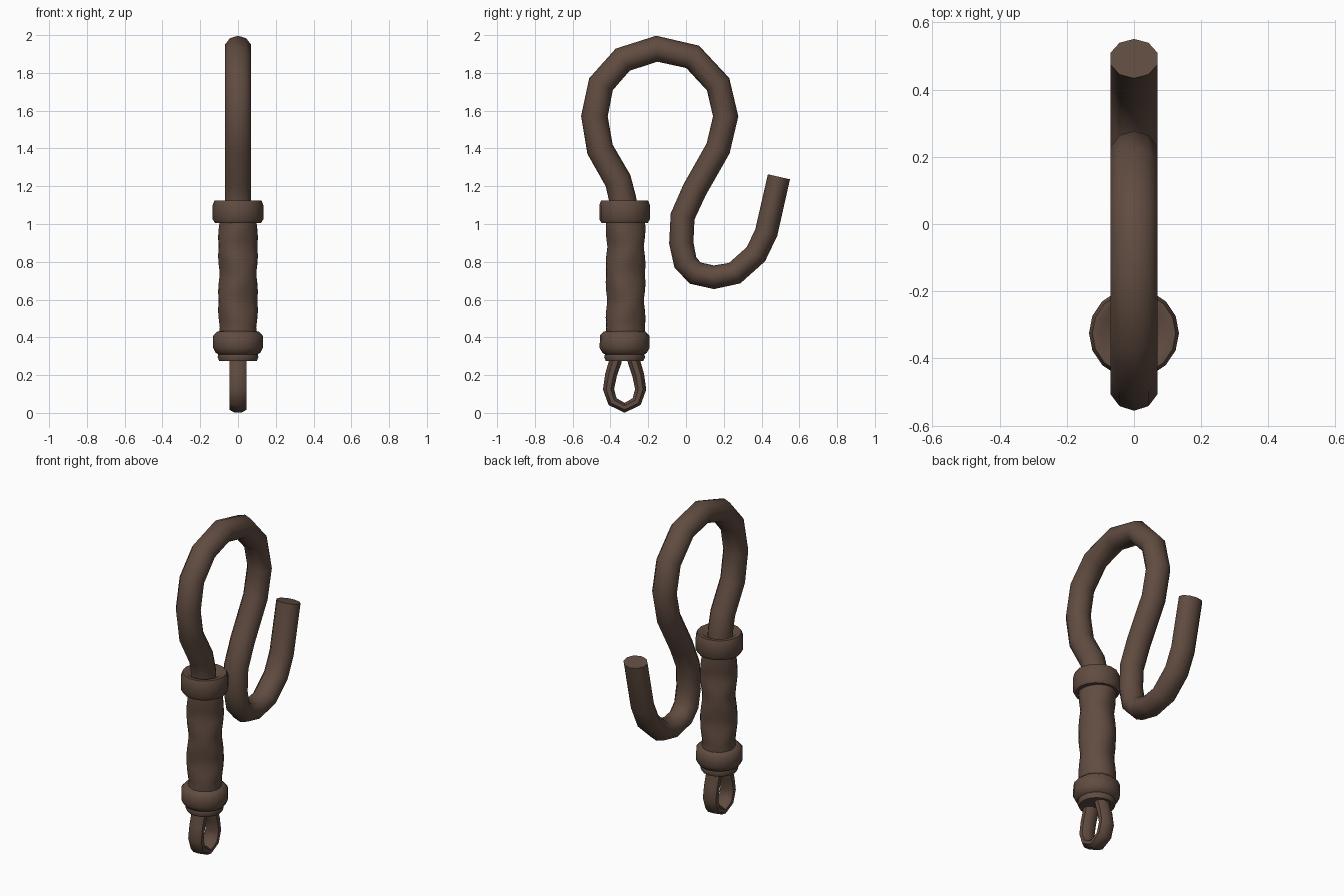
import bpy
import bmesh
import math
from mathutils import Vector

cube = bpy.data.objects.get("Cube")
if cube:
    bpy.data.objects.remove(cube, do_unlink=True)

leather = bpy.data.materials.new("dark_brown_leather")
leather.use_nodes = True
brown = (0.118, 0.072, 0.052, 1)
leather.diffuse_color = brown
bsdf = leather.node_tree.nodes["Principled BSDF"]
bsdf.inputs["Base Color"].default_value = brown
bsdf.inputs["Roughness"].default_value = 0.8

AXIS_Y = -0.325


def skin(name, rings, closed=False, angle=50):
    """Bridge equal rings of points into a smooth-shaded tube."""
    bm = bmesh.new()
    loops = [[bm.verts.new(p) for p in ring] for ring in rings]
    n = len(loops[0])
    pairs = list(zip(loops, loops[1:]))
    if closed:
        pairs.append((loops[-1], loops[0]))
    for a, b in pairs:
        for i in range(n):
            j = (i + 1) % n
            bm.faces.new((a[i], a[j], b[j], b[i]))
    if not closed:
        bm.faces.new(loops[0])
        bm.faces.new(loops[-1])
    bmesh.ops.recalc_face_normals(bm, faces=bm.faces)
    mesh = bpy.data.meshes.new(name)
    bm.to_mesh(mesh)
    bm.free()
    obj = bpy.data.objects.new(name, mesh)
    bpy.context.collection.objects.link(obj)
    mesh.materials.append(leather)
    bpy.ops.object.select_all(action='DESELECT')
    obj.select_set(True)
    bpy.context.view_layer.objects.active = obj
    bpy.ops.object.shade_smooth_by_angle(angle=math.radians(angle))
    return obj


def sweep(name, path, wide, thick, sides=10, closed=False):
    """Sweep an oval along a path of (y, z) points; thick is a function of 0..1."""
    pts = [Vector((0, y, z)) for y, z in path]
    n = len(pts)
    rings = []
    for k, p in enumerate(pts):
        before = pts[k - 1] if k or closed else p
        after = pts[(k + 1) % n] if k < n - 1 or closed else p
        tangent = (after - before).normalized()
        side = Vector((0, -tangent.z, tangent.y))
        t = thick(k / (n - 1))
        ring = []
        for i in range(sides):
            a = math.tau * (i + 0.5) / sides
            ring.append(p + Vector((wide * math.cos(a), 0, 0)) + side * t * math.sin(a))
        rings.append(ring)
    return skin(name, rings, closed)


def lathe(name, profile, sides=16):
    """Turn a (radius, z) profile about the handle axis."""
    rings = [[(r * math.cos(math.tau * i / sides),
               AXIS_Y + r * math.sin(math.tau * i / sides), z)
              for i in range(sides)] for r, z in profile]
    return skin(name, rings)


# Curling lash, thinner towards the tail
lash_path = [
    (-0.33, 1.05), (-0.335, 1.13), (-0.36, 1.23), (-0.455, 1.395), (-0.485, 1.57),
    (-0.45, 1.74), (-0.335, 1.87), (-0.155, 1.928), (0.035, 1.885), (0.17, 1.74),
    (0.21, 1.57), (0.17, 1.40), (0.045, 1.18), (-0.018, 1.04), (-0.025, 0.90),
    (-0.003, 0.795), (0.05, 0.74), (0.148, 0.718), (0.258, 0.74), (0.37, 0.84),
    (0.425, 0.955), (0.492, 1.25)]
sweep("lash", lash_path, 0.073, lambda t: 0.073 - 0.013 * t)

# Wrapped grip with shallow crossing strips
grip = []
for k in range(25):
    z = 0.40 + 0.64 * k / 24
    ring = []
    for i in range(24):
        a = math.tau * i / 24
        weave = max(math.sin(2 * a + 22 * z), math.sin(2 * a - 22 * z + 1))
        r = 0.099 + 0.006 * weave
        ring.append((r * math.cos(a), AXIS_Y + 0.005 + r * math.sin(a), z))
    grip.append(ring)
skin("grip", grip, angle=60)

# Collars at both ends of the grip
lathe("top_collar", [
    (0.09, 1.005), (0.122, 1.005), (0.134, 1.025), (0.134, 1.10),
    (0.124, 1.125), (0.10, 1.125), (0.07, 1.10)])
lathe("bottom_collar", [
    (0.09, 0.435), (0.11, 0.43), (0.131, 0.41), (0.132, 0.345),
    (0.118, 0.318), (0.104, 0.31), (0.108, 0.295), (0.10, 0.276), (0.06, 0.276)])

# Hanging loop below the grip
half = [(0.045, 0.33), (0.05, 0.27), (0.072, 0.20), (0.085, 0.125), (0.064, 0.06)]
loop_path = [(AXIS_Y - d, z) for d, z in half] + [(AXIS_Y, 0.027)]
loop_path += [(AXIS_Y + d, z) for d, z in reversed(half)]
sweep("hanging_loop", loop_path, 0.048, lambda t: 0.028 + 0.01 * abs(2 * t - 1), sides=8)
